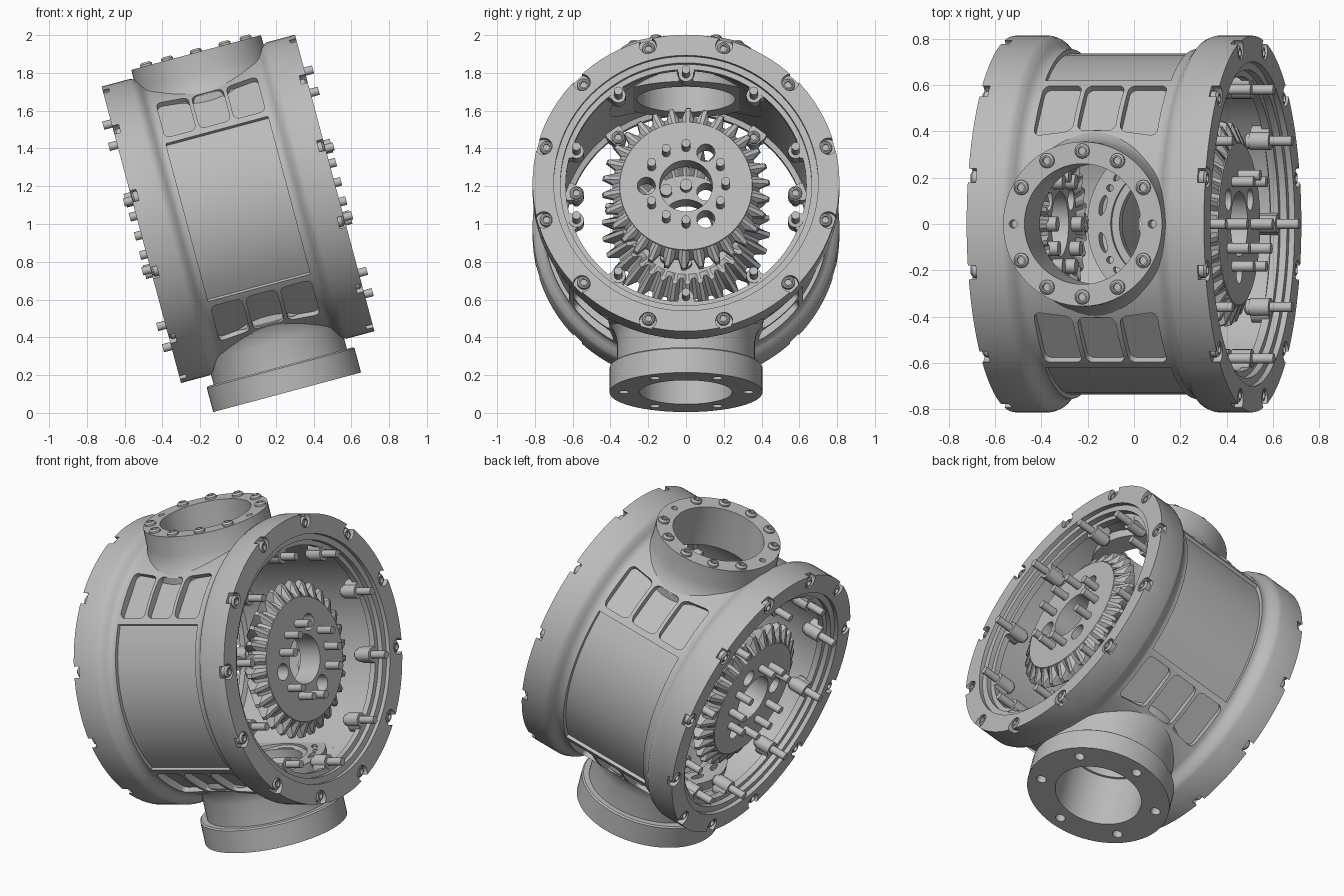
import bpy, bmesh
from math import sin, cos, pi, radians
from mathutils import Matrix, Vector

cube = bpy.data.objects.get("Cube")
if cube:
    bpy.data.objects.remove(cube, do_unlink=True)

GREY = (0.5, 0.5, 0.5, 1)
metal = bpy.data.materials.new("grey_metal")
metal.use_nodes = True
metal.diffuse_color = GREY
metal.node_tree.nodes["Principled BSDF"].inputs["Base Color"].default_value = GREY

# The whole housing leans over about the y axis
TILT = Matrix.Translation((0, 0, 1.08)) @ Matrix.Rotation(radians(-15), 4, 'Y')
HERE = Matrix.Identity(4)
AXLE = Matrix.Rotation(pi / 2, 4, 'Y')
ENDS = {"left": AXLE, "right": Matrix.Rotation(-pi / 2, 4, 'Y')}


def make(name, bm):
    bmesh.ops.remove_doubles(bm, verts=bm.verts, dist=1e-5)
    bmesh.ops.recalc_face_normals(bm, faces=bm.faces)
    mesh = bpy.data.meshes.new(name)
    bm.to_mesh(mesh)
    bm.free()
    mesh.materials.append(metal)
    obj = bpy.data.objects.new(name, mesh)
    bpy.context.collection.objects.link(obj)
    obj.matrix_world = TILT
    return obj


def lathe(name, profile, n, places=(HERE,)):
    """Spin a closed (height, radius) outline; a third value gives a tooth tip radius."""
    bm = bmesh.new()
    for place in places:
        rings = []
        for p in profile:
            ring = []
            for j in range(n):
                r = p[-1] if j % 4 > 1 else p[1]
                a = 2 * pi * j / n
                ring.append(bm.verts.new(place @ Vector((r * sin(a), r * cos(a), p[0]))))
            rings.append(ring)
        for i, ring in enumerate(rings):
            prev = rings[i - 1]
            for j in range(n):
                k = (j + 1) % n
                if profile[i][1] + profile[i - 1][1] > 0:
                    bm.faces.new((prev[j], prev[k], ring[k], ring[j]))
    return make(name, bm)


def rod(z0, z1, r):
    return [(z0, 0), (z0, r), (z1, r), (z1, 0)]


def socket_head(z0, z1, r):
    c = 0.3 * r
    return [(z0, 0), (z0, r), (z1 - c, r), (z1, r - c), (z1, r * 0.5),
            (z1 - 0.015, r * 0.5), (z1 - 0.015, 0)]


def circle(r, degrees, base=HERE):
    return [base @ Matrix.Translation((r * sin(radians(d)), r * cos(radians(d)), 0))
            for d in degrees]


def cut(obj, *cutters):
    for c in cutters:
        c.hide_render = True
        mod = obj.modifiers.new("cut", 'BOOLEAN')
        mod.object = c
        mod.solver = 'EXACT'
        bpy.context.view_layer.objects.active = obj
        bpy.ops.object.modifier_apply(modifier=mod.name)


def discard(*objs):
    for o in objs:
        bpy.data.objects.remove(o, do_unlink=True)


def side_pockets():
    """Three small pockets above and below each side, and one curved panel between."""
    bm = bmesh.new()
    uprights = []
    mid = radians(48.5)
    for sy in (-1, 1):
        for sz in (-1, 1):
            out = Vector((0, sy * cos(mid), sz * sin(mid)))
            along = Vector((0, -sy * sin(mid), sz * cos(mid)))
            for i in range(3):
                u0 = -0.275 + 0.19 * i
                u1 = u0 + 0.17
                top = [0.12 + 0.15 * max(0, abs(u) - 0.09) for u in (u0, u1)]
                quad = [(u0, -0.14), (u1, -0.14), (u1, top[1]), (u0, top[0])]
                low, high = [[bm.verts.new(Vector((u, 0, 0)) + along * t + out * d)
                              for u, t in quad] for d in (0.712, 0.9)]
                bm.faces.new(low)
                bm.faces.new(high)
                for j in range(4):
                    k = (j + 1) % 4
                    bm.faces.new((low[j], low[k], high[k], high[j]))
                    uprights.append(bm.edges.get((low[j], high[j])))
    bmesh.ops.bevel(bm, geom=uprights, offset=0.032, segments=4,
                    profile=0.5, affect='EDGES')
    for sy in (-1, 1):
        loops = []
        for s in range(11):
            a = radians(-35 + 7 * s)
            loops.append([bm.verts.new((u, sy * r * cos(a), r * sin(a)))
                          for u, r in ((-.28, .735), (.28, .735), (.28, .9), (-.28, .9))])
        bm.faces.new(loops[0])
        bm.faces.new(loops[-1])
        for p, q in zip(loops, loops[1:]):
            for j in range(4):
                bm.faces.new((p[j - 1], p[j], q[j], q[j - 1]))
    return make("pocket_cutter", bm)


# Drum housing with wide flat rims and stepped open ends
half = [(0.295, 0.755), (0.312, 0.76), (0.33, 0.778), (0.35, 0.802), (0.375, 0.8125),
        (0.53, 0.8125), (0.53, 0.70), (0.505, 0.70), (0.505, 0.665), (0.475, 0.665),
        (0.475, 0.637), (0.44, 0.637), (0.43, 0.665)]
housing = lathe("housing", half + [(-x, r) for x, r in reversed(half)], 96, [AXLE])

# Necks above and below, with a small fillet into the drum
top_neck = lathe("top_neck", [(0.5, 0.26), (0.5, 0.405), (0.63, 0.405), (0.66, 0.384),
                              (0.70, 0.366), (0.745, 0.357), (0.857, 0.355),
                              (0.857, 0.26)], 64)
bottom_neck = lathe("bottom_neck", [(-0.5, 0.245), (-0.5, 0.41), (-0.62, 0.41),
                                    (-0.65, 0.39), (-0.69, 0.373), (-0.73, 0.365),
                                    (-0.865, 0.365), (-0.865, 0.397), (-0.873, 0.405),
                                    (-1.005, 0.405), (-1.005, 0.245)], 64)

# Cuts in the drum and necks
pockets = side_pockets()
bore = lathe("bore_cutter", rod(0.3, 1.1, 0.26), 64)
low_bore = lathe("low_bore_cutter", rod(-1.1, -0.3, 0.245), 64)
cavity = lathe("cavity_cutter", rod(-0.6, 0.6, 0.663), 96, [AXLE])
rim_angles = range(15, 360, 30)
notch_places = [m for e in ENDS.values() for m in circle(0.78, rim_angles, e)]
notches = lathe("notch_cutter", rod(0.495, 0.6, 0.045), 20, notch_places)
low_holes = lathe("low_hole_cutter", rod(-1.1, -0.93, 0.028), 20,
                  circle(0.33, range(0, 360, 60)))
dowels = lathe("dowel_cutter", rod(0.81, 0.9, 0.018), 16, circle(0.31, (90, 270)))
cut(housing, pockets, bore, low_bore, notches)
cut(top_neck, cavity, dowels)
cut(bottom_neck, cavity, low_holes)
discard(pockets, bore, low_bore, cavity, notches, low_holes, dowels)

# Flat seats inside the drum round both bores, the lower one slotted
lathe("ceiling_ring", [(0.6, 0.26), (0.6, 0.37), (0.67, 0.37), (0.67, 0.26)], 64)
floor_ring = lathe("floor_ring", [(-0.67, 0.232), (-0.67, 0.37), (-0.6, 0.37),
                                  (-0.6, 0.265), (-0.62, 0.265), (-0.62, 0.232)], 64)
slot_places = [Matrix.Rotation(radians(a), 4, 'Z') @ Matrix.Translation((0.31, 0, 0))
               @ Matrix.Diagonal((0.4, 1.2, 1, 1)) for a in range(15, 360, 30)]
slots = lathe("slot_cutter", rod(-0.7, -0.55, 0.038), 16, slot_places)
pin_holes = lathe("pin_hole_cutter", rod(-0.7, -0.55, 0.015), 16,
                  circle(0.31, range(0, 360, 60)))
cut(floor_ring, slots, pin_holes)
discard(slots, pin_holes)

# Bolts round the top neck
lathe("top_neck_bolts", socket_head(0.85, 0.877, 0.032), 20,
      circle(0.315, [a for a in range(0, 360, 30) if a % 180 != 90]))

hub_holes = (60, 180, 300)
hub_pins = [a for a in range(0, 360, 30) if a not in hub_holes]
stud_angles = range(18, 360, 36)
for side, end in ENDS.items():
    # Rim bolts sitting in the notches
    lathe(side + "_rim_bolts", socket_head(0.49, 0.527, 0.034), 20,
          circle(0.765, rim_angles, end))
    # Studs on lugs that grow out of the inner wall
    studs = circle(0.61, stud_angles, end)
    lathe(side + "_stud_lugs", rod(0.39, 0.478, 0.04), 20, studs)
    lathe(side + "_lug_roots", rod(0.392, 0.474, 0.048), 20,
          circle(0.645, stud_angles, end))
    lathe(side + "_stud_nuts", socket_head(-0.395, -0.365, 0.034), 20,
          [m @ Matrix.Rotation(pi, 4, 'Y') for m in studs])
    lathe(side + "_studs", rod(0.47, 0.575, 0.022), 16, studs)
    # Bevel gear: flat outer face, teeth narrowing inward
    gear = lathe(side + "_bevel_gear", [(0.33, 0.14), (0.33, 0.27), (0.30, 0.30, 0.335),
                                        (0.40, 0.39, 0.445), (0.425, 0.385, 0.437),
                                        (0.465, 0.352), (0.47, 0.35), (0.47, 0.14)],
                 120, [end])
    holes = lathe("hub_hole_cutter", rod(0.2, 0.6, 0.048), 24, circle(0.21, hub_holes, end))
    cut(gear, holes)
    discard(holes)
    # Hub pins with heads on the inner face
    pins = circle(0.21, hub_pins, end)
    lathe(side + "_hub_pins", rod(0.45, 0.565, 0.023), 16, pins)
    lathe(side + "_hub_pin_heads", rod(0.285, 0.34, 0.032), 16, pins)

# Smooth curves, sharp edges
bpy.ops.object.select_all(action='DESELECT')
for obj in bpy.context.scene.objects:
    if obj.type == 'MESH' and metal.name in obj.data.materials:
        obj.select_set(True)
        bpy.context.view_layer.objects.active = obj
bpy.ops.object.shade_smooth_by_angle(angle=radians(30))
